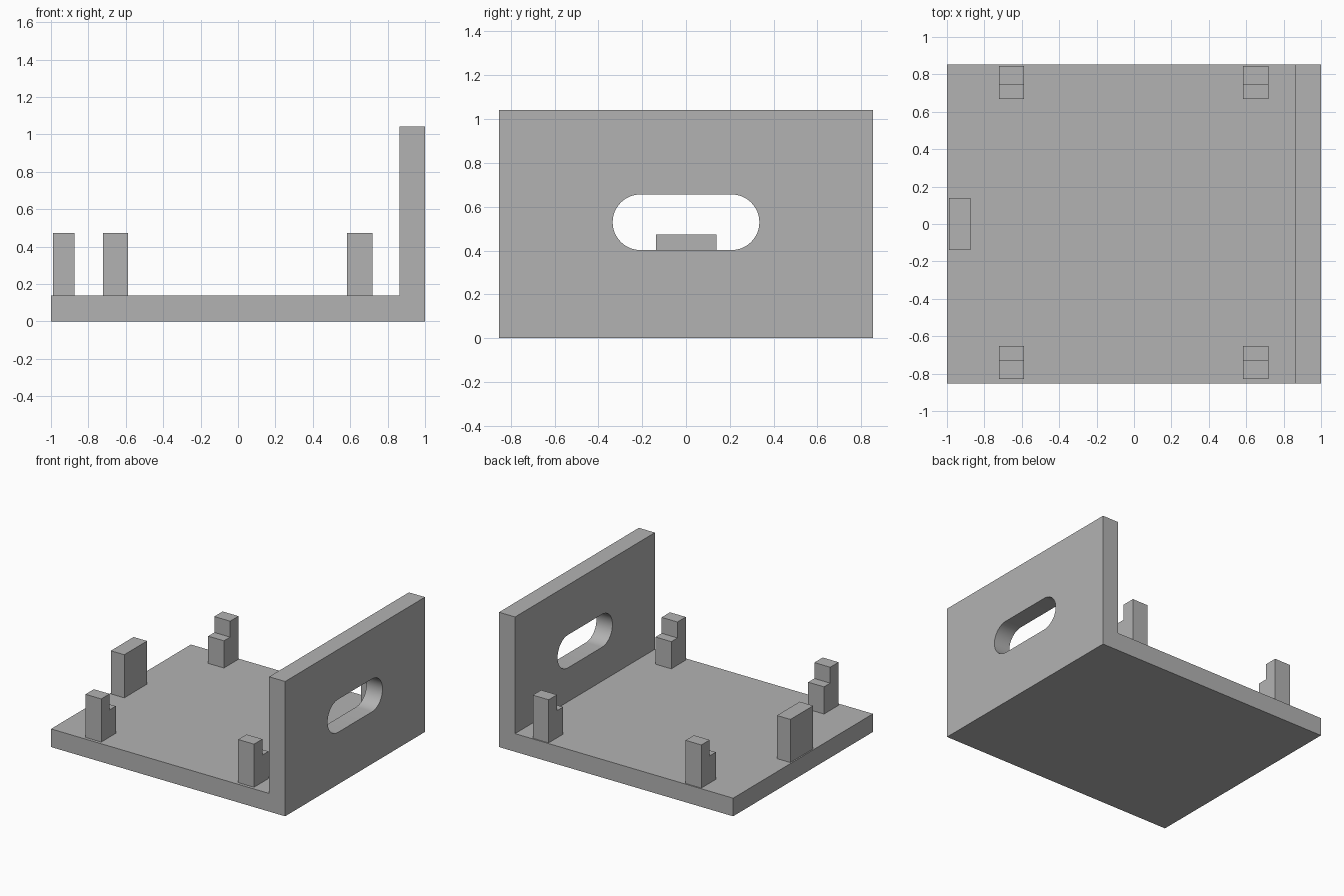
import bpy
import bmesh
import math
from mathutils import Vector

old = bpy.data.objects.get("Cube")
if old:
    bpy.data.objects.remove(old, do_unlink=True)

GREY = (0.45, 0.45, 0.45, 1.0)
grey = bpy.data.materials.new("plain_grey")
grey.use_nodes = True
grey.diffuse_color = GREY
grey.node_tree.nodes["Principled BSDF"].inputs["Base Color"].default_value = GREY


def prism(name, points, sweep):
    """Extrude a closed planar outline along a vector."""
    bm = bmesh.new()
    face = bm.faces.new([bm.verts.new(p) for p in points])
    new = bmesh.ops.extrude_face_region(bm, geom=[face])["geom"]
    moved = [v for v in new if isinstance(v, bmesh.types.BMVert)]
    bmesh.ops.translate(bm, verts=moved, vec=Vector(sweep))
    bmesh.ops.recalc_face_normals(bm, faces=bm.faces)
    mesh = bpy.data.meshes.new(name)
    bm.to_mesh(mesh)
    bm.free()
    mesh.materials.append(grey)
    obj = bpy.data.objects.new(name, mesh)
    bpy.context.collection.objects.link(obj)
    return obj


HALF_Y, FLOOR, WALL_X, WALL_TOP = 0.853, 0.14, 0.863, 1.041
POST_TOP, STEP_TOP, POST_W = 0.473, 0.35, 0.135

# L-shaped base plate and end wall
profile = [(-1, 0), (1, 0), (1, WALL_TOP), (WALL_X, WALL_TOP), (WALL_X, FLOOR), (-1, FLOOR)]
bracket = prism("base_and_wall", [(x, -HALF_Y, z) for x, z in profile], (0, 2 * HALF_Y, 0))

# Rounded slot through the wall
radius, reach, slot_z, steps = 0.127, 0.208, 0.529, 24
outline = []
for side in (1, -1):
    for i in range(steps + 1):
        a = math.pi * (i / steps - 0.5)
        outline.append((WALL_X - 0.1, side * (reach + radius * math.cos(a)),
                        slot_z + side * radius * math.sin(a)))
cutter = prism("slot_cutter", outline, (0.4, 0, 0))
cut = bracket.modifiers.new("slot", "BOOLEAN")
cut.operation = "DIFFERENCE"
cut.solver = "EXACT"
cut.object = cutter
bpy.context.view_layer.objects.active = bracket
bracket.select_set(True)
bpy.ops.object.modifier_apply(modifier=cut.name)
bpy.data.objects.remove(cutter, do_unlink=True)
bpy.ops.object.shade_smooth_by_angle(angle=math.radians(30))

# Stepped corner posts, tall on the outer side
for end, x in (("right", -0.722), ("left", 0.583)):
    for place, outer, split, inner in (("front", -0.83, -0.728, -0.653),
                                       ("back", 0.844, 0.742, 0.667)):
        step = [(outer, FLOOR), (inner, FLOOR), (inner, STEP_TOP),
                (split, STEP_TOP), (split, POST_TOP), (outer, POST_TOP)]
        prism(f"{place}_{end}_post", [(x, y, z) for y, z in step], (POST_W, 0, 0))

# Plain stop block at the open end
stop = [(-0.99, -0.138), (-0.875, -0.138), (-0.875, 0.14), (-0.99, 0.14)]
prism("end_stop", [(x, y, FLOOR) for x, y in stop], (0, 0, POST_TOP - FLOOR))
